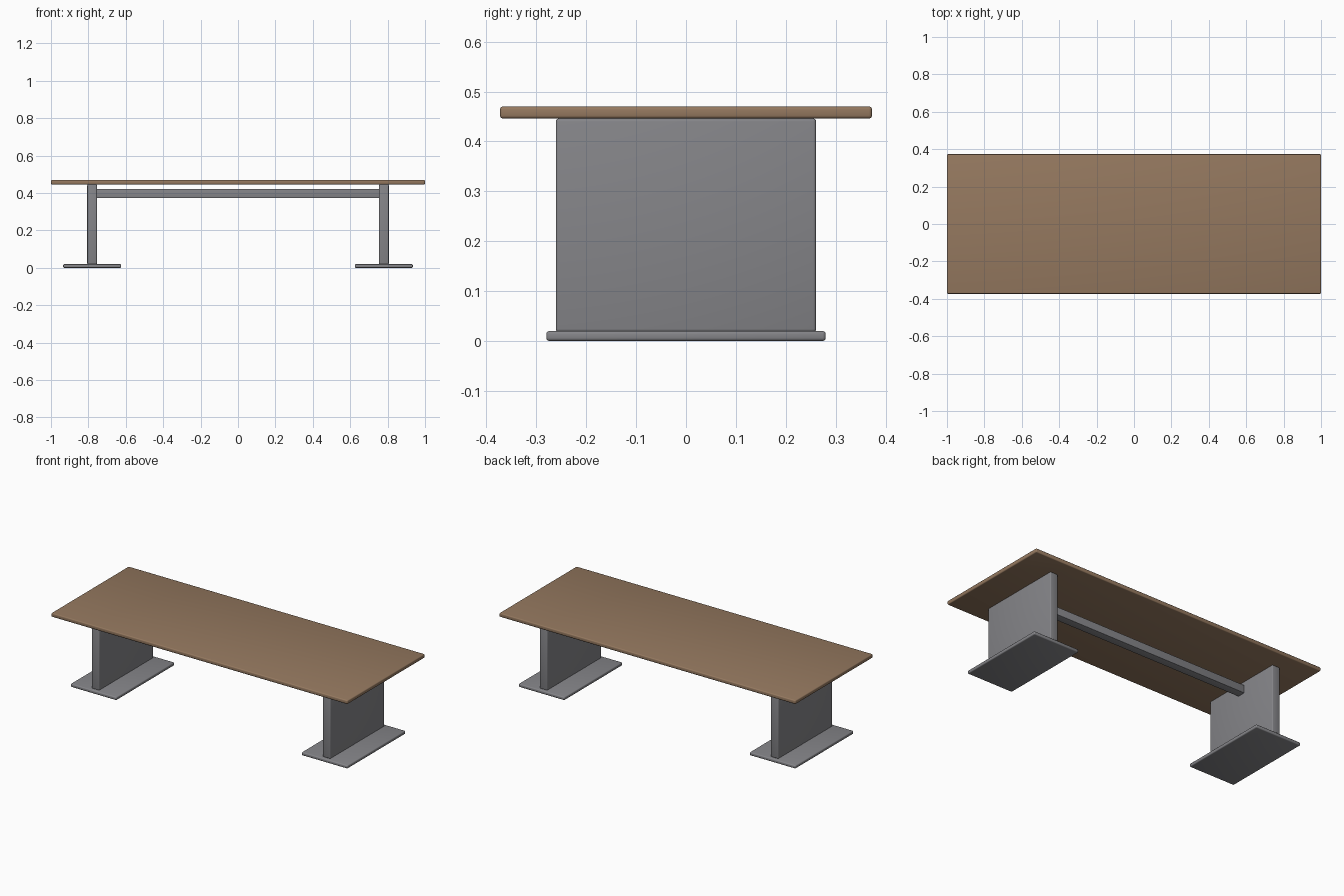
import bpy
import math

cube = bpy.data.objects.get("Cube")
if cube:
    bpy.data.objects.remove(cube, do_unlink=True)


def make_material(name, rgb):
    mat = bpy.data.materials.new(name)
    mat.use_nodes = True
    mat.diffuse_color = (*rgb, 1)
    mat.node_tree.nodes["Principled BSDF"].inputs["Base Color"].default_value = (*rgb, 1)
    return mat


wood = make_material("brown_wood", (0.30, 0.19, 0.115))
metal = make_material("grey_metal", (0.235, 0.235, 0.25))


def rounded_box(name, x, size, bottom, mat, bevel):
    """Box centred on y = 0 with softened edges."""
    bpy.ops.mesh.primitive_cube_add(size=1, location=(x, 0, bottom + size[2] / 2))
    obj = bpy.context.object
    obj.name = name
    obj.scale = size
    bpy.ops.object.transform_apply(location=False, rotation=False, scale=True)
    obj.data.materials.append(mat)
    mod = obj.modifiers.new("Soft edges", "BEVEL")
    mod.width = bevel
    mod.segments = 3
    bpy.ops.object.modifier_apply(modifier=mod.name)
    bpy.ops.object.shade_smooth_by_angle(angle=math.radians(35))
    return obj


# Top board
rounded_box("table_top", 0, (2, 0.746, 0.024), 0.446, wood, 0.006)

# Panel legs standing on flat feet
for side, sign in (("left", 1), ("right", -1)):
    x = sign * 0.78
    rounded_box(side + "_foot", x, (0.31, 0.56, 0.02), 0, metal, 0.006)
    rounded_box(side + "_leg", x, (0.052, 0.522, 0.428), 0.018, metal, 0.006)

# Stretcher beam between the legs
rounded_box("stretcher_beam", 0, (1.51, 0.05, 0.048), 0.373, metal, 0.002)
